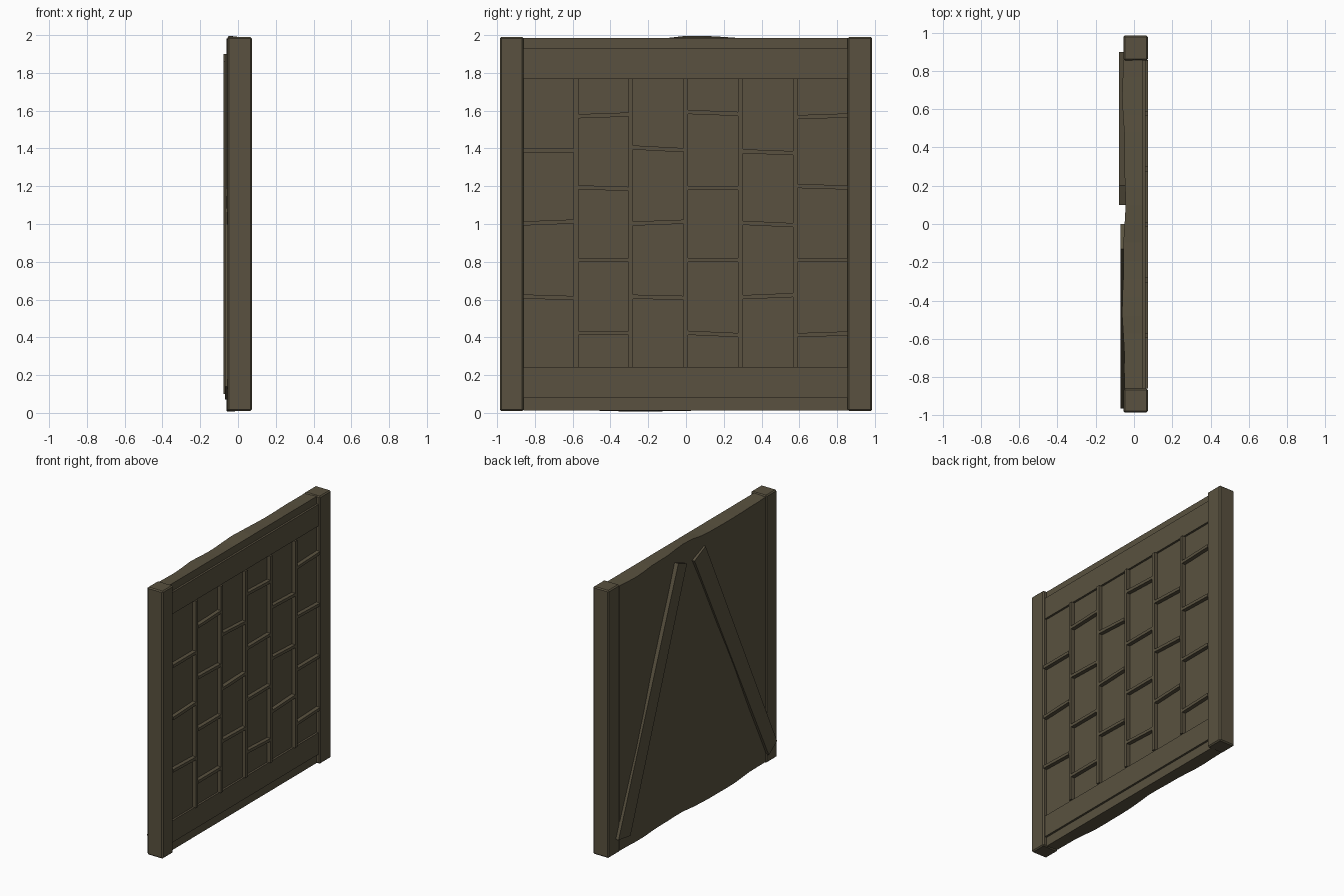
import bpy, bmesh, math
from mathutils import Matrix, Vector

if "Cube" in bpy.data.objects:
    bpy.data.objects.remove(bpy.data.objects["Cube"])

wood = bpy.data.materials.new("dark_brown_wood")
wood.diffuse_color = (0.10, 0.083, 0.05, 1)
wood.use_nodes = True
wood.node_tree.nodes["Principled BSDF"].inputs["Base Color"].default_value = wood.diffuse_color


def finish(name, bm, bevel=0):
    bmesh.ops.recalc_face_normals(bm, faces=bm.faces[:])
    me = bpy.data.meshes.new(name)
    bm.to_mesh(me)
    bm.free()
    ob = bpy.data.objects.new(name, me)
    bpy.context.collection.objects.link(ob)
    me.materials.append(wood)
    if bevel:
        m = ob.modifiers.new("soft_edges", 'BEVEL')
        m.width = bevel
        m.segments = 1
    return ob


def box(name, x, y, z, tilt=0, bevel=0):
    """Box from (min, max) ranges, tilted about the x axis through its centre."""
    bm = bmesh.new()
    c = Vector(((x[0] + x[1]) / 2, (y[0] + y[1]) / 2, (z[0] + z[1]) / 2))
    s = Matrix.Diagonal((x[1] - x[0], y[1] - y[0], z[1] - z[0], 1))
    bmesh.ops.create_cube(bm, size=1, matrix=Matrix.Translation(c) @ Matrix.Rotation(tilt, 4, 'X') @ s)
    return finish(name, bm, bevel)


def prism(name, yz, x0, x1):
    """Outline in the y-z plane extruded along x."""
    bm = bmesh.new()
    a = [bm.verts.new((x0, y, z)) for y, z in yz]
    b = [bm.verts.new((x1, y, z)) for y, z in yz]
    bm.faces.new(a)
    bm.faces.new(b[::-1])
    n = len(yz)
    for i in range(n):
        bm.faces.new((a[i], a[(i + 1) % n], b[(i + 1) % n], b[i]))
    return finish(name, bm)


# Wall panel: rough, wavy back face and uneven top and bottom edges
FLOOR = 0.045
bm = bmesh.new()
rows = []
N = 18
for i in range(N + 1):
    y = -0.86 + 1.72 * i / N
    back = -0.053 + 0.007 * math.sin(5.5 * y + 0.6) + 0.003 * math.sin(17 * y)
    top = 1.982 + 0.018 * math.exp(-((y - 0.1) / 0.2) ** 2) - 0.006 * abs(math.sin(7 * y))
    bot = 0.014 - 0.014 * math.exp(-((y + 0.25) / 0.2) ** 2) + 0.006 * abs(math.sin(6 * y))
    sec = [(FLOOR, 0.012), (FLOOR, 1.985), (back, top), (back, bot)]
    rows.append([bm.verts.new((x, y, z)) for x, z in sec])
for r, s in zip(rows, rows[1:]):
    for k in range(4):
        j = (k + 1) % 4
        bm.faces.new((r[k], r[j], s[j], s[k]))
bm.faces.new(rows[0])
bm.faces.new(rows[-1][::-1])
finish("wall_panel", bm)

# Corner posts
for side, y in (("left", (-0.985, -0.86)), ("right", (0.855, 0.985))):
    box(side + "_post", (-0.055, 0.073), y, (0.01, 1.99), bevel=0.008)

# Raised top and bottom rails
box("top_rail", (0.03, 0.06), (-0.86, 0.855), (1.77, 1.93))
box("bottom_rail", (0.03, 0.06), (-0.86, 0.855), (0.08, 0.24))

# Thin vertical studs
STEP = 0.29
for i in range(5):
    y = -0.582 + STEP * i
    box(f"stud_{i + 1}", (0.03, 0.073), (y - 0.0125, y + 0.0125), (0.24, 1.77))

# Short crooked crossbars, staggered between the studs: (height, rise)
bars = [
    [(1.39, 0), (1.008, 0.01), (0.612, -0.008)],
    [(1.575, 0.009), (1.19, -0.008), (0.81, 0), (0.423, 0)],
    [(1.398, -0.014), (1.007, 0.01), (0.612, -0.006)],
    [(1.588, -0.01), (1.19, 0), (0.81, 0), (0.418, -0.012)],
    [(1.38, -0.01), (1.0, -0.012), (0.618, 0.011)],
    [(1.57, 0.009), (1.197, -0.008), (0.81, 0), (0.416, 0.009)],
]
for c, column in enumerate(bars):
    y0 = -0.86 + STEP * c
    y1 = min(y0 + 0.266, 0.856)
    for k, (z, rise) in enumerate(column):
        box(f"crossbar_{c + 1}_{k + 1}", (0.03, 0.074), (y0, y1),
            (z - 0.011, z + 0.011), tilt=math.atan2(rise, y1 - y0))

# Diagonal braces on the back
prism("right_brace", [(0.10, 1.86), (0.20, 1.90), (0.90, 0.12), (0.76, 0.10)], -0.078, -0.04)
prism("left_brace", [(0.0, 1.84), (-0.13, 1.90), (-0.965, 0.14), (-0.87, 0.07)], -0.07, -0.04)
